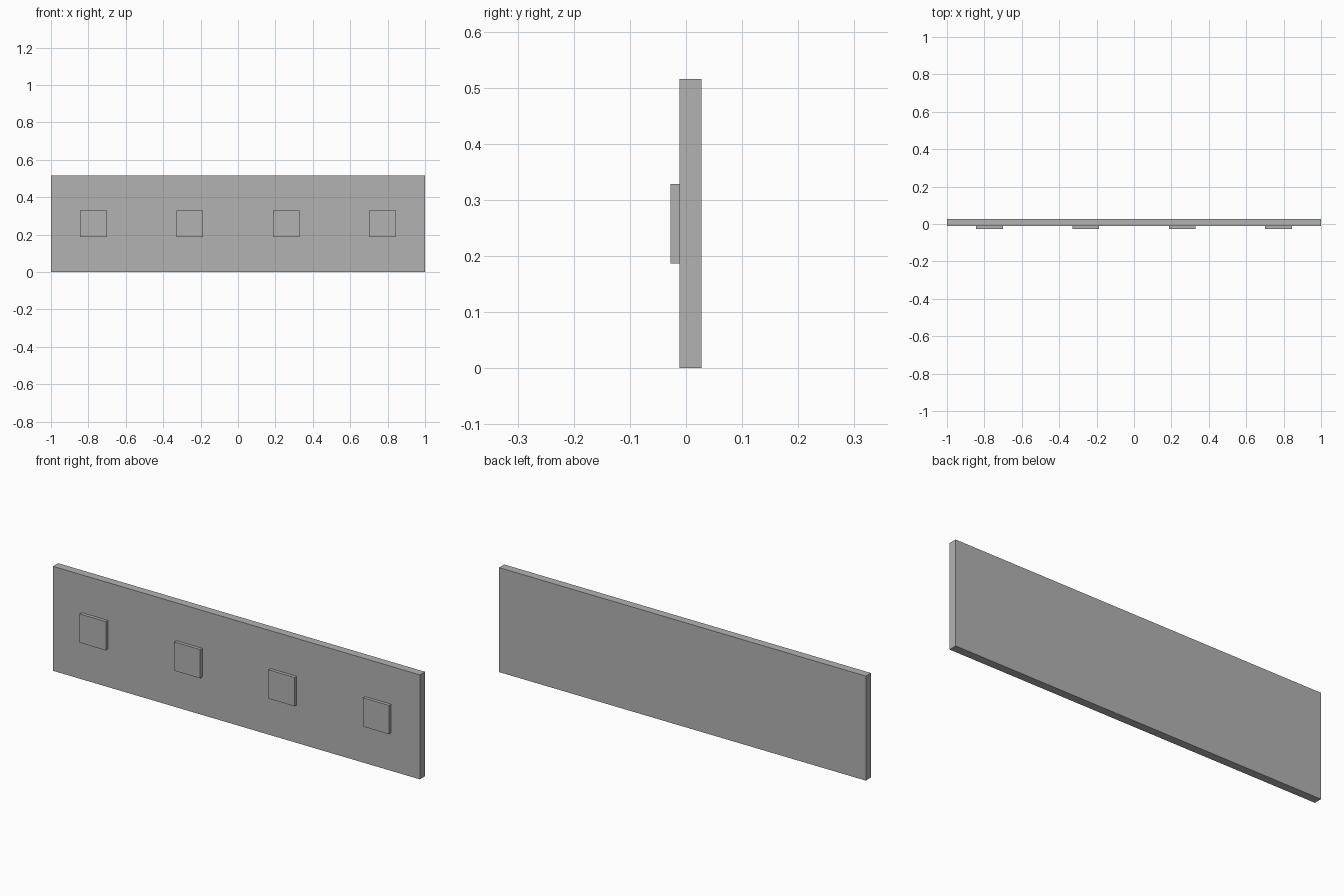
import bpy

cube = bpy.data.objects.get("Cube")
if cube:
    bpy.data.objects.remove(cube, do_unlink=True)

# Single plain grey material
grey = bpy.data.materials.new("plain_grey")
grey.use_nodes = True
colour = (0.45, 0.45, 0.45, 1)
grey.diffuse_color = colour
grey.node_tree.nodes["Principled BSDF"].inputs["Base Color"].default_value = colour


def box(name, low, high):
    """Add a box spanning two opposite corners."""
    centre = [(a + b) / 2 for a, b in zip(low, high)]
    bpy.ops.mesh.primitive_cube_add(size=1, location=centre)
    obj = bpy.context.object
    obj.name = name
    obj.scale = [b - a for a, b in zip(low, high)]
    bpy.ops.object.transform_apply(location=False, rotation=False, scale=True)
    obj.data.materials.append(grey)
    return obj


HEIGHT = 0.515
FRONT = -0.012   # front face of the panel
HALF = 0.071     # half width of a block

# Flat wall panel
box("panel", (-1, FRONT, 0), (1, 0.028, HEIGHT))

# Row of four raised square blocks, spaced by the panel height
for i in range(4):
    x = (i - 1.5) * HEIGHT
    z = HEIGHT / 2
    box(f"square_block_{i + 1}", (x - HALF, -0.028, z - HALF), (x + HALF, FRONT, z + HALF))
